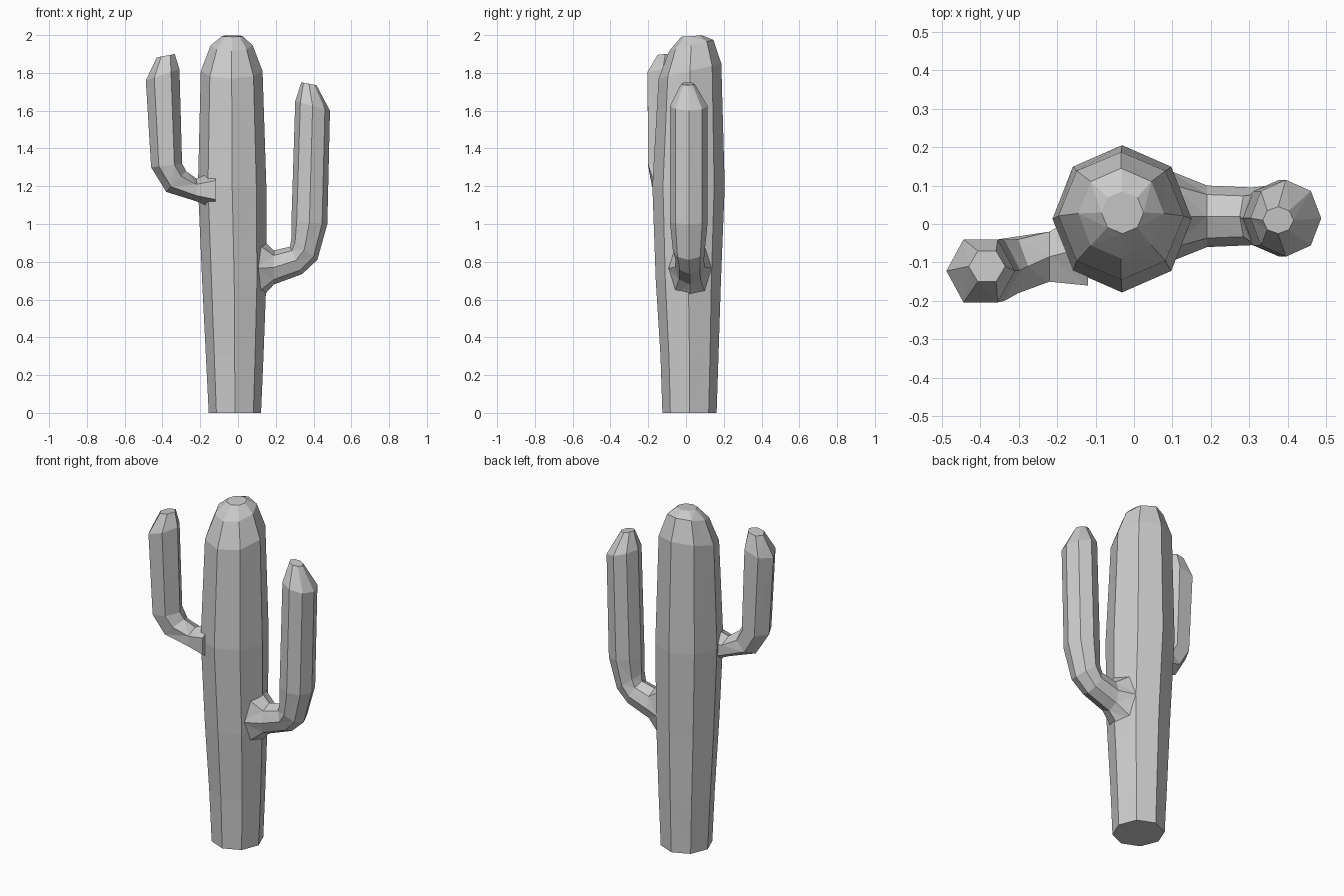
import bpy, bmesh
from math import sin, cos, pi
from mathutils import Vector

if "Cube" in bpy.data.objects:
    bpy.data.objects.remove(bpy.data.objects["Cube"])


def loft(name, rings, sides, phase=0.0):
    """Skin a stack of elliptical rings, each given as (centre, u axis, v axis)."""
    bm = bmesh.new()
    loops = []
    for c, u, v in rings:
        angles = [phase + 2 * pi * i / sides for i in range(sides)]
        loops.append([bm.verts.new(c + u * cos(a) + v * sin(a)) for a in angles])
    for lo, hi in zip(loops, loops[1:]):
        for i in range(sides):
            j = (i + 1) % sides
            bm.faces.new((lo[i], lo[j], hi[j], hi[i]))
    bm.faces.new(loops[0][::-1])
    bm.faces.new(loops[-1])
    bmesh.ops.triangulate(bm, faces=bm.faces[:])
    bmesh.ops.recalc_face_normals(bm, faces=bm.faces[:])
    mesh = bpy.data.meshes.new(name)
    bm.to_mesh(mesh)
    bm.free()
    ob = bpy.data.objects.new(name, mesh)
    bpy.context.collection.objects.link(ob)
    return ob


def arm(name, sections, sides):
    """Each section: outer x, z, inner x, z, centre y, half depth."""
    rings = []
    for xo, zo, xi, zi, y, b in sections:
        outer, inner = Vector((xo, y, zo)), Vector((xi, y, zi))
        b = b / (sin(pi / 3) if sides == 6 else 1)
        rings.append(((outer + inner) / 2, (outer - inner) / 2, Vector((0, b, 0))))
    return loft(name, rings, sides)


# trunk: z, x min, x max, y min, y max, rise towards the back
trunk_sections = [
    (0.00, -0.155, 0.122, -0.125, 0.162, 0),
    (0.30, -0.170, 0.135, -0.135, 0.172, 0),
    (0.70, -0.190, 0.150, -0.160, 0.185, 0),
    (1.20, -0.212, 0.150, -0.178, 0.205, 0),
    (1.81, -0.197, 0.130, -0.145, 0.187, 0.04),
    (1.945, -0.145, 0.078, -0.090, 0.145, 0.03),
    (1.995, -0.085, 0.025, -0.025, 0.085, 0.004),
]
trunk = loft("cactus", [
    (Vector(((x0 + x1) / 2, (y0 + y1) / 2, z)),
     Vector(((x1 - x0) / 2, 0, 0)), Vector((0, (y1 - y0) / 2, t)))
    for z, x0, x1, y0, y1, t in trunk_sections], 8)

# low right arm
right_arm = arm("right_arm", [
    (0.09, 0.57, 0.09, 0.96, 0.02, 0.12),
    (0.19, 0.68, 0.19, 0.86, 0.02, 0.08),
    (0.34, 0.735, 0.275, 0.88, 0.02, 0.075),
    (0.42, 0.81, 0.282, 0.92, 0.015, 0.085),
    (0.473, 1.00, 0.283, 1.02, 0.015, 0.10),
    (0.487, 1.60, 0.303, 1.65, 0.015, 0.10),
    (0.415, 1.735, 0.335, 1.75, 0.01, 0.035),
], 8)

# high left arm, set towards the front
left_arm = arm("left_arm", [
    (-0.12, 1.08, -0.12, 1.28, -0.06, 0.10),
    (-0.22, 1.12, -0.22, 1.24, -0.085, 0.065),
    (-0.38, 1.17, -0.275, 1.28, -0.11, 0.07),
    (-0.46, 1.30, -0.296, 1.32, -0.12, 0.08),
    (-0.488, 1.76, -0.310, 1.82, -0.122, 0.082),
    (-0.430, 1.882, -0.335, 1.90, -0.11, 0.04),
], 6)

# fuse arms and trunk into one skin
bpy.context.view_layer.objects.active = trunk
for part in (right_arm, left_arm):
    mod = trunk.modifiers.new("fuse", 'BOOLEAN')
    mod.operation = 'UNION'
    mod.solver = 'EXACT'
    mod.object = part
    bpy.ops.object.modifier_apply(modifier=mod.name)
    bpy.data.objects.remove(part, do_unlink=True)
